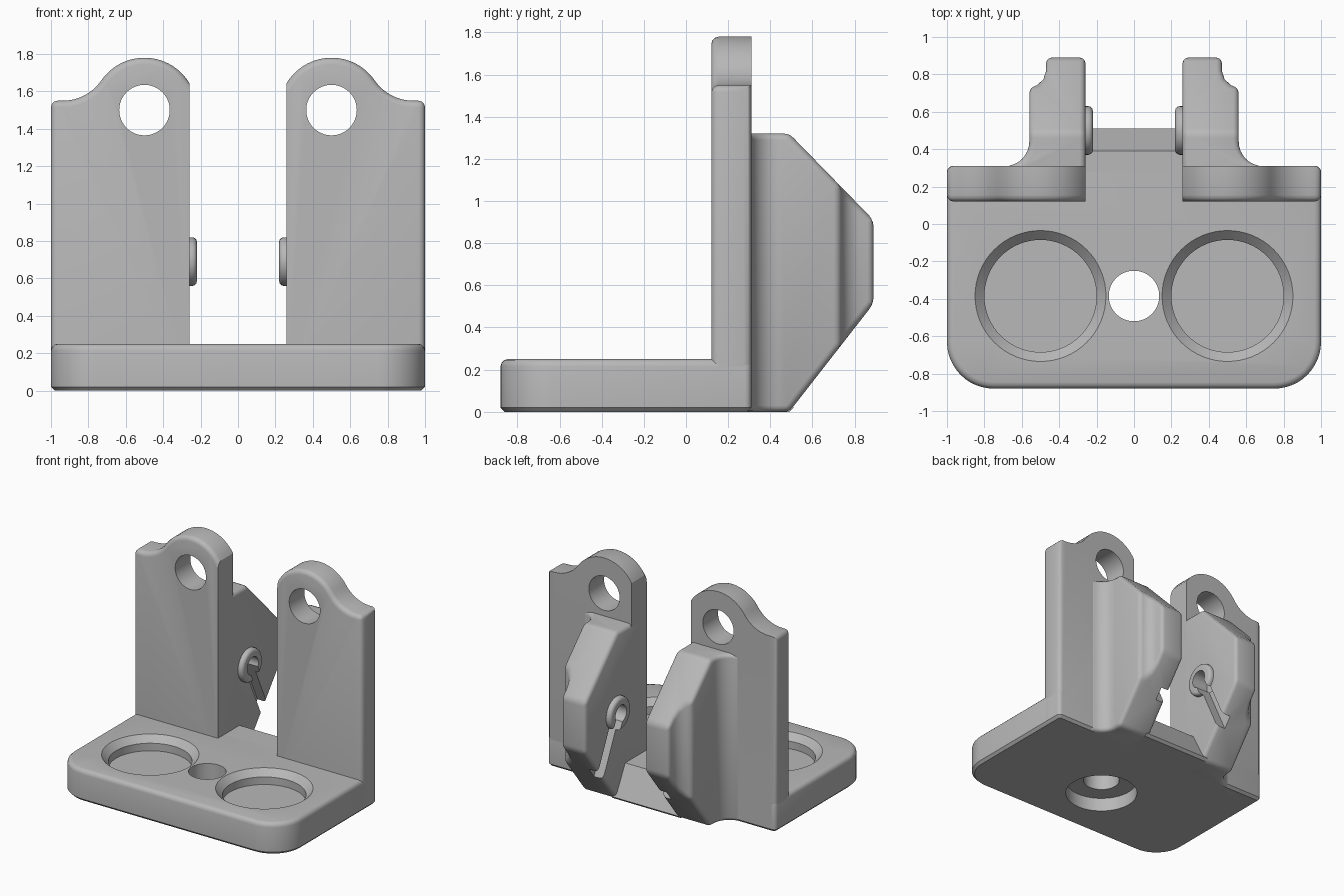
import bpy, bmesh, math
from mathutils import Vector

if "Cube" in bpy.data.objects:
    bpy.data.objects.remove(bpy.data.objects["Cube"])

grey = bpy.data.materials.new("plain_grey")
grey.use_nodes = True
grey.diffuse_color = (0.48, 0.48, 0.48, 1)
grey.node_tree.nodes["Principled BSDF"].inputs["Base Color"].default_value = (0.48, 0.48, 0.48, 1)

AXES = {"x": lambda a, b, h: (h, a, b),
        "y": lambda a, b, h: (a, h, b),
        "z": lambda a, b, h: (a, b, h)}


def arc(cx, cy, r, start, end, n):
    angles = [math.radians(start + (end - start) * i / n) for i in range(n + 1)]
    return [(cx + r * math.cos(a), cy + r * math.sin(a)) for a in angles]


def prism(points, axis, lo, hi, scale_top=None):
    """Extrude a flat outline; scale_top = (centre, factor) tapers the far end."""
    bm = bmesh.new()
    low = [bm.verts.new(AXES[axis](a, b, lo)) for a, b in points]
    if scale_top:
        (ca, cb), f = scale_top
        points = [(ca + (a - ca) * f, cb + (b - cb) * f) for a, b in points]
    high = [bm.verts.new(AXES[axis](a, b, hi)) for a, b in points]
    bm.faces.new(low)
    bm.faces.new(high)
    for i in range(len(low)):
        j = (i + 1) % len(low)
        bm.faces.new((low[i], low[j], high[j], high[i]))
    bmesh.ops.recalc_face_normals(bm, faces=bm.faces)
    return bm


def circle(cx, cy, r, n=64):
    return arc(cx, cy, r, 0, 360, n)[:-1]


def round_edges(bm, test, width, segments=3):
    edges = [e for e in bm.edges if test(e)]
    bmesh.ops.bevel(bm, geom=edges, offset=width, segments=segments,
                    profile=0.5, affect="EDGES", clamp_overlap=False)


def make(name, bm):
    bmesh.ops.recalc_face_normals(bm, faces=bm.faces)
    mesh = bpy.data.meshes.new(name)
    bm.to_mesh(mesh)
    bm.free()
    mesh.materials.append(grey)
    obj = bpy.data.objects.new(name, mesh)
    bpy.context.collection.objects.link(obj)
    return obj


def finish(obj, cutters=(), mirror=False):
    """Cut, mirror and shade a part."""
    bpy.ops.object.select_all(action="DESELECT")
    bpy.context.view_layer.objects.active = obj
    obj.select_set(True)
    for cutter in cutters:
        cutter.hide_render = True
        mod = obj.modifiers.new("cut", "BOOLEAN")
        mod.operation = "DIFFERENCE"
        mod.solver = "EXACT"
        mod.object = cutter
        bpy.ops.object.modifier_apply(modifier=mod.name)
    if mirror:
        mod = obj.modifiers.new("mirror", "MIRROR")
        mod.use_mirror_merge = False
        bpy.ops.object.modifier_apply(modifier=mod.name)
    bpy.ops.object.shade_smooth_by_angle(angle=math.radians(32))


def at(value, index):
    return lambda e: all(abs(v.co[index] - value) < 1e-4 for v in e.verts)


# Base plate with rounded front corners
outline = (arc(-0.75, -0.63, 0.25, 180, 270, 12) + arc(0.75, -0.63, 0.25, 270, 360, 12)
           + arc(0.97, 0.28, 0.03, 0, 90, 3) + arc(-0.97, 0.28, 0.03, 90, 180, 3))
bm = prism(outline, "z", 0, 0.25)
round_edges(bm, at(0.25, 2), 0.035)
round_edges(bm, at(0, 2), 0.02, 1)
base = make("base_plate", bm)

# Two chamfered pockets, the screw hole and its recess underneath
hole_y = -0.385
cutters = []
for x in (-0.5, 0.5):
    cutters.append(make("pocket_cutter", prism(circle(x, hole_y, 0.30), "z", 0.14, 0.21)))
    cutters.append(make("chamfer_cutter", prism(circle(x, hole_y, 0.30), "z", 0.20, 0.30,
                                                ((x, hole_y), 4 / 3))))
cutters.append(make("screw_hole_cutter", prism(circle(0, hole_y, 0.135), "z", -0.1, 0.4)))
cutters.append(make("recess_cutter", prism(circle(0, hole_y, 0.27), "z", -0.1, 0.11)))
finish(base, cutters)

# Sloped rear bridge between the fins
bridge = make("rear_bridge", prism(
    [(0.2, 0), (0.49, 0), (0.51, 0.02), (0.39, 0.25), (0.2, 0.25)], "x", -0.3, 0.3))
finish(bridge)

# Upright plates with a round ear and a swept shoulder
tangent = math.degrees(math.atan2(0.30, 0.437))
inner = math.degrees(math.acos(-0.24 / 0.28))
outline = ([(0.26, 0.02), (1, 0.02), (1, 1.55)]
           + arc(0.937, 1.80, 0.25, 270, 180 + tangent, 8)
           + arc(0.5, 1.5, 0.28, tangent, inner, 22)[1:])
bm = prism(outline, "y", 0.12, 0.31)
round_edges(bm, lambda e: (at(0.12, 1)(e) and all(v.co.z > 1.54 for v in e.verts))
            or (at(1, 0)(e) and (at(1.55, 2)(e) or abs(e.verts[0].co.z - e.verts[1].co.z) > 1)),
            0.035)
upright = make("upright_plates", bm)
ear_hole = make("ear_hole_cutter", prism(circle(0.5, 1.5, 0.135), "y", 0, 0.5))
finish(upright, [ear_hole], mirror=True)

# Rear fins: stepped plan outline trimmed by a six-sided side profile
outline = ([(0.26, 0.2), (0.78, 0.2), (0.78, 0.295), (0.69, 0.305)]
           + arc(0.69, 0.44, 0.13, 270, 180, 8)
           + arc(0.56, 0.82, 0.09, 270, 180, 3)
           + [(0.47, 0.89), (0.26, 0.89)])
bm = prism(outline, "z", 0, 1.32)
for y, z, ny, nz in ((0.49, 1.32, 0.40, 0.39), (0.49, 0, 0.5, -0.39)):
    cut = bmesh.ops.bisect_plane(bm, geom=bm.verts[:] + bm.edges[:] + bm.faces[:],
                                 plane_co=(0, y, z), plane_no=Vector((0, ny, nz)).normalized(),
                                 clear_outer=True)
    rim = [g for g in cut["geom_cut"] if isinstance(g, bmesh.types.BMEdge)]
    bmesh.ops.holes_fill(bm, edges=rim, sides=0)
bmesh.ops.recalc_face_normals(bm, faces=bm.faces)
round_edges(bm, lambda e: len(e.link_faces) == 2 and e.is_convex
            and e.calc_face_angle(0) > math.radians(30)
            and min(v.co.y for v in e.verts) > 0.25
            or (abs(e.verts[0].co.y - e.verts[1].co.y) > 0.2 and at(0.26, 0)(e)), 0.03)
fin = make("rear_fins", bm)

# Pivot rings on the inner faces of the fins, open towards an angled slot
pivot_y, pivot_z = 0.5, 0.69
bm = prism(circle(pivot_y, pivot_z, 0.13, 40), "x", 0.22, 0.29)
round_edges(bm, at(0.22, 0), 0.025)
ring = make("pivot_rings", bm)
pin_hole = make("pin_hole_cutter", prism(circle(pivot_y, pivot_z, 0.07, 32), "x", 0.15, 0.36))
along = Vector((0.42, -0.9)).normalized()
side = Vector((-along.y, along.x)) * 0.045
start, end = Vector((pivot_y, pivot_z)), Vector((pivot_y, pivot_z)) + along * 0.8
slot = make("slot_cutter", prism([tuple(p) for p in (start + side, start - side, end - side, end + side)],
                                 "x", 0.15, 0.34))
finish(fin, [pin_hole, slot], mirror=True)
finish(ring, [pin_hole, slot], mirror=True)

# Remove the cutters
for obj in cutters + [ear_hole, pin_hole, slot]:
    bpy.data.objects.remove(obj)
